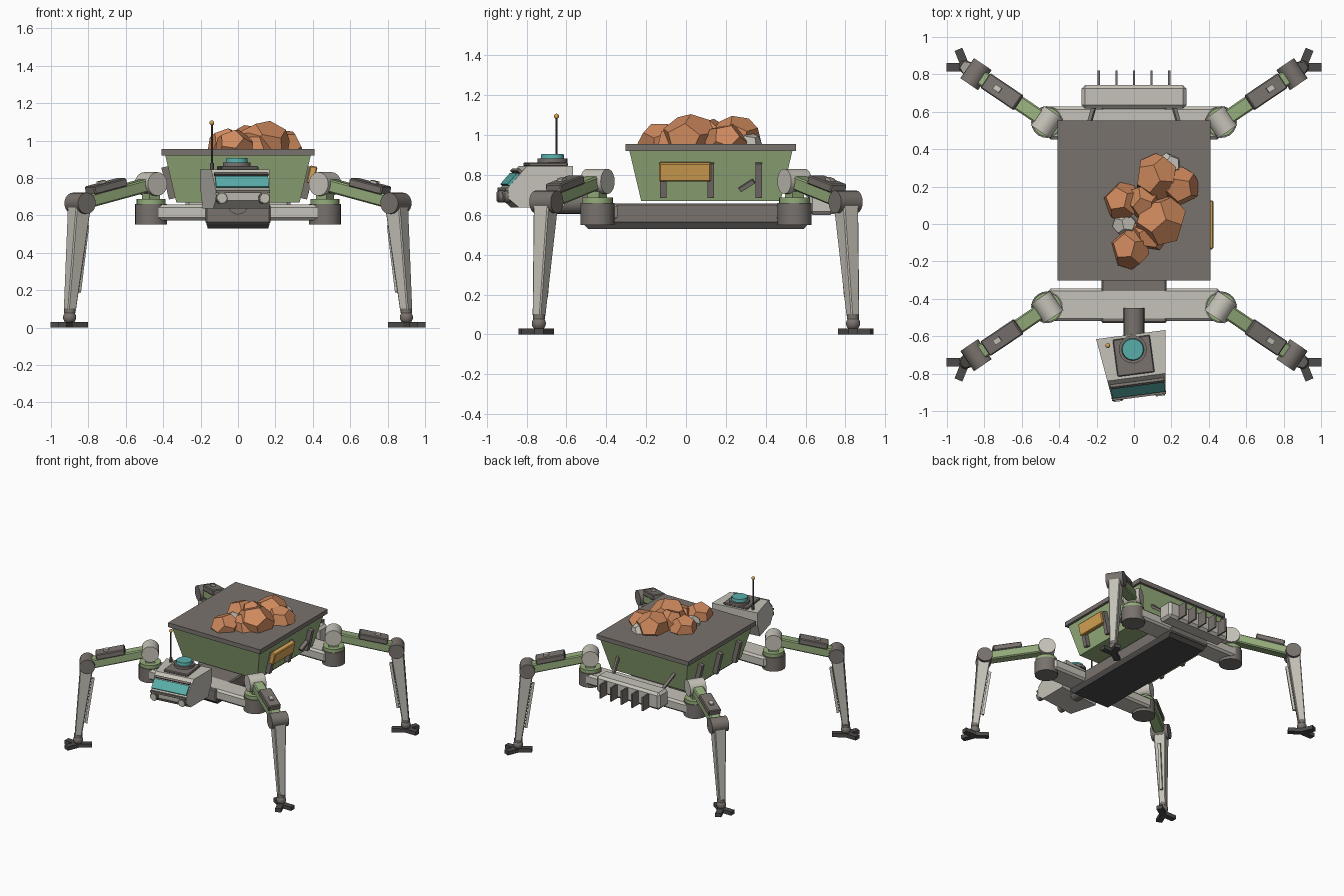
import bpy, bmesh, math, random
from mathutils import Matrix, Vector, Euler

if "Cube" in bpy.data.objects:
    bpy.data.objects.remove(bpy.data.objects["Cube"])

random.seed(4)
I = Matrix.Identity(4)


def material(name, rgb):
    m = bpy.data.materials.new(name)
    m.diffuse_color = (*rgb, 1)
    m.use_nodes = True
    m.node_tree.nodes["Principled BSDF"].inputs["Base Color"].default_value = m.diffuse_color
    return m


LIGHT = material("pale_grey", (0.56, 0.54, 0.48))
GREY = material("mid_grey", (0.19, 0.17, 0.155))
DARK = material("charcoal", (0.075, 0.07, 0.068))
GREEN = material("sage_green", (0.30, 0.42, 0.20))
COPPER = material("copper_rock", (0.62, 0.25, 0.11))
TEAL = material("teal_glass", (0.10, 0.42, 0.40))
ORANGE = material("amber", (0.70, 0.38, 0.09))


def finish(name, bm, mat, M=I, smooth=False):
    bm.transform(M)
    bmesh.ops.recalc_face_normals(bm, faces=bm.faces)
    me = bpy.data.meshes.new(name)
    bm.to_mesh(me)
    bm.free()
    me.materials.append(mat)
    ob = bpy.data.objects.new(name, me)
    bpy.context.collection.objects.link(ob)
    if smooth:
        bpy.ops.object.select_all(action='DESELECT')
        ob.select_set(True)
        bpy.context.view_layer.objects.active = ob
        bpy.ops.object.shade_smooth_by_angle(angle=math.radians(35))
    return ob


def box(name, mat, size, loc, M=I, rot=(0, 0, 0), bevel=0, end=1, base=1):
    """Box; 'end' scales the +x end, 'base' scales the bottom face."""
    bm = bmesh.new()
    bmesh.ops.create_cube(bm, size=1)
    for v in bm.verts:
        if v.co.x > 0:
            v.co.y *= end
            v.co.z *= end
        if v.co.z < 0:
            v.co.x *= base
            v.co.y *= base
        v.co = Vector(a * b for a, b in zip(v.co, size))
    if bevel:
        bmesh.ops.bevel(bm, geom=bm.edges[:], offset=bevel, segments=1, affect='EDGES')
    return finish(name, bm, mat, M @ Matrix.Translation(loc) @ Euler(rot).to_matrix().to_4x4())


def cyl(name, mat, r, h, loc, M=I, axis='Z', r2=None, seg=20):
    bm = bmesh.new()
    bmesh.ops.create_cone(bm, cap_ends=True, segments=seg, radius1=r,
                          radius2=r if r2 is None else r2, depth=h)
    R = {'Z': I, 'Y': Matrix.Rotation(math.pi / 2, 4, 'X'),
         'X': Matrix.Rotation(math.pi / 2, 4, 'Y')}[axis]
    return finish(name, bm, mat, M @ Matrix.Translation(loc) @ R, True)


def ball(name, mat, r, loc, M=I):
    bm = bmesh.new()
    bmesh.ops.create_uvsphere(bm, u_segments=16, v_segments=10, radius=r)
    return finish(name, bm, mat, M @ Matrix.Translation(loc), True)


def beam(name, mat, a, b, w, h, M=I, end=1, bevel=0):
    """Box running from a to b, tapering towards b."""
    a, b = Vector(a), Vector(b)
    x = (b - a).normalized()
    y = Vector((0, 1, 0)) if abs(x.y) < 0.9 else Vector((1, 0, 0))
    z = x.cross(y).normalized()
    y = z.cross(x)
    F = Matrix((x, y, z)).transposed().to_4x4()
    return box(name, mat, ((b - a).length, w, h), (0, 0, 0),
               M @ Matrix.Translation((a + b) / 2) @ F, end=end, bevel=bevel)


# Chassis: spine, keel and cross beams
box("spine", GREY, (0.35, 1.16, 0.10), (0, 0.05, 0.607), bevel=0.008)
box("keel", DARK, (0.34, 1.14, 0.03), (0, 0.05, 0.545), base=0.95)
for n, y in (("front", -0.432), ("rear", 0.54)):
    box(n + "_cross_beam", LIGHT, (0.92, 0.175, 0.085), (0, y, 0.615), bevel=0.015)

# Cargo bin
bm = bmesh.new()
rings = []
for x, y0, y1, z in ((0.33, -0.225, 0.475, 0.67), (0.39, -0.285, 0.535, 0.925)):
    rings.append([bm.verts.new(c) for c in ((-x, y0, z), (x, y0, z), (x, y1, z), (-x, y1, z))])
bm.faces.new(rings[0])
bm.faces.new(rings[1])
for i in range(4):
    j = (i + 1) % 4
    bm.faces.new((rings[0][i], rings[0][j], rings[1][j], rings[1][i]))
finish("cargo_bin", bm, GREEN)
box("bin_lid", GREY, (0.816, 0.855, 0.035), (0, 0.125, 0.938))
for s in (-1, 1):
    for y in (-0.115, 0.125, 0.365):
        beam("bin_rib", GREY, (s * 0.347, y, 0.69), (s * 0.388, y, 0.86), 0.032, 0.045)
    beam("bin_strut", GREY, (s * 0.21, 0.64, 0.68), (s * 0.25, 0.50, 0.80), 0.02, 0.02)
box("side_panel", ORANGE, (0.04, 0.26, 0.095), (0.395, -0.005, 0.817), rot=(0, 0.23, 0), bevel=0.006)
beam("side_handle", GREY, (0.365, 0.27, 0.725), (0.375, 0.34, 0.77), 0.022, 0.028)

# Ore heap: dodecahedral lumps (x, y, z, radius)
lumps = [(-0.06, 0.12, 0.97, 0.105), (0.12, 0.25, 0.99, 0.115), (0.24, 0.20, 0.965, 0.105),
         (0.14, 0.02, 0.985, 0.13), (-0.02, -0.13, 0.965, 0.105), (0.05, 0.12, 1.0, 0.09),
         (0.09, -0.05, 0.96, 0.10), (0.19, 0.31, 0.955, 0.065), (-0.05, 0.0, 0.955, 0.065)]
for i, (x, y, z, r) in enumerate(lumps):
    ico = bmesh.new()
    bmesh.ops.create_icosphere(ico, subdivisions=1, radius=1)
    pts = [f.calc_center_median().normalized() for f in ico.faces]
    ico.free()
    bm = bmesh.new()
    for p in pts:
        bm.verts.new(p)
    bmesh.ops.convex_hull(bm, input=bm.verts[:])
    bmesh.ops.dissolve_limit(bm, angle_limit=0.05, verts=bm.verts[:], edges=bm.edges[:])
    S = Matrix.Diagonal([r * random.uniform(0.98, 1.14), r * random.uniform(0.98, 1.14), r * 0.95, 1])
    R = Euler([random.uniform(0, 6) for _ in range(3)]).to_matrix().to_4x4()
    finish("ore_lump", bm, LIGHT if i > 6 else COPPER, Matrix.Translation((x, y, z)) @ S @ R)

# Rear radiator with fins
box("radiator", LIGHT, (0.56, 0.125, 0.135), (0, 0.68, 0.667), bevel=0.018)
for i in range(-2, 3):
    box("radiator_fin", GREY, (0.012, 0.09, 0.11), (i * 0.094, 0.775, 0.66))

# Legs: local x points outward from the hip
for sx in (-1, 1):
    for sy in (-1, 1):
        M = (Matrix.Translation((sx * 0.465, 0.05 + sy * 0.495, 0))
             @ Matrix.Rotation(math.atan2(sy * 0.56, sx * 0.83), 4, 'Z'))
        cyl("hip", GREY, 0.085, 0.11, (0, 0, 0.605), M)
        cyl("hip_disc", GREEN, 0.078, 0.03, (0, 0, 0.672), M)
        box("hip_bracket", GREEN, (0.07, 0.07, 0.09), (0, 0, 0.72), M)
        cyl("shoulder", LIGHT, 0.063, 0.125, (0, 0, 0.768), M, 'Y')
        beam("upper_leg", GREEN, (0.02, 0, 0.765), (0.44, 0, 0.67), 0.08, 0.07, M, bevel=0.008)
        beam("upper_leg_cover", GREY, (0.185, 0, 0.778), (0.395, 0, 0.732), 0.095, 0.045, M, bevel=0.006)
        box("cover_lamp", LIGHT, (0.04, 0.03, 0.02), (0.32, 0, 0.775), M, (0, 0.22, 0))
        cyl("knee", GREY, 0.057, 0.13, (0.458, 0, 0.665), M, 'Y')
        beam("shin", LIGHT, (0.462, 0, 0.65), (0.524, 0, 0.09), 0.09, 0.095, M, end=0.55, bevel=0.006)
        beam("shin_rod", LIGHT, (0.415, 0, 0.55), (0.468, 0, 0.19), 0.02, 0.02, M)
        cyl("ankle_collar", GREY, 0.03, 0.025, (0.524, 0, 0.09), M)
        ball("ankle", GREY, 0.036, (0.525, 0, 0.055), M)
        for a in (-34, 34, 180):
            T = M @ Matrix.Translation((0.525, 0, 0)) @ Matrix.Rotation(math.radians(a), 4, 'Z')
            box("toe", DARK, (0.105, 0.045, 0.03), (0.05, 0, 0.015), T)

# Neck and turned head
cyl("neck", GREY, 0.055, 0.22, (0, -0.56, 0.66), axis='Y')
H = Matrix.Translation((0, -0.72, 0)) @ Matrix.Rotation(math.radians(7.5), 4, 'Z')
profile = [(0.13, 0.845), (0.13, 0.75), (0.08, 0.637), (-0.14, 0.637),
           (-0.19, 0.68), (-0.195, 0.735), (-0.10, 0.845)]
bm = bmesh.new()
sides = []
for s in (-1, 1):
    sides.append([bm.verts.new((s * (0.17 + 0.13 * y), y, z)) for y, z in profile])
    bm.faces.new(sides[-1])
for i in range(len(profile)):
    j = (i + 1) % len(profile)
    bm.faces.new((sides[0][i], sides[0][j], sides[1][j], sides[1][i]))
finish("head", bm, LIGHT, H)
tilt = (-0.72, 0, 0)
box("visor", TEAL, (0.285, 0.025, 0.075), (0, -0.162, 0.774), H, tilt)
box("visor_brow", GREY, (0.29, 0.035, 0.016), (0, -0.128, 0.815), H, tilt)
box("bumper", GREY, (0.29, 0.02, 0.016), (0, -0.198, 0.728), H)
for s in (-1, 1):
    cyl("headlight", GREY, 0.031, 0.03, (s * 0.115, -0.195, 0.692), H, 'Y')
    cyl("headlight_lens", LIGHT, 0.024, 0.008, (s * 0.115, -0.212, 0.692), H, 'Y')
box("roof_plate", GREY, (0.2, 0.2, 0.02), (0, 0.015, 0.853), H, bevel=0.005)
cyl("sensor_base", GREY, 0.075, 0.022, (0, 0.05, 0.872), H)
cyl("sensor_dome", TEAL, 0.06, 0.025, (0, 0.05, 0.894), H, r2=0.056)
cyl("antenna", DARK, 0.005, 0.25, (-0.14, -0.65, 0.965), seg=8)
cyl("antenna_foot", GREY, 0.011, 0.04, (-0.14, -0.65, 0.86), seg=10)
ball("antenna_tip", ORANGE, 0.013, (-0.14, -0.65, 1.095))
